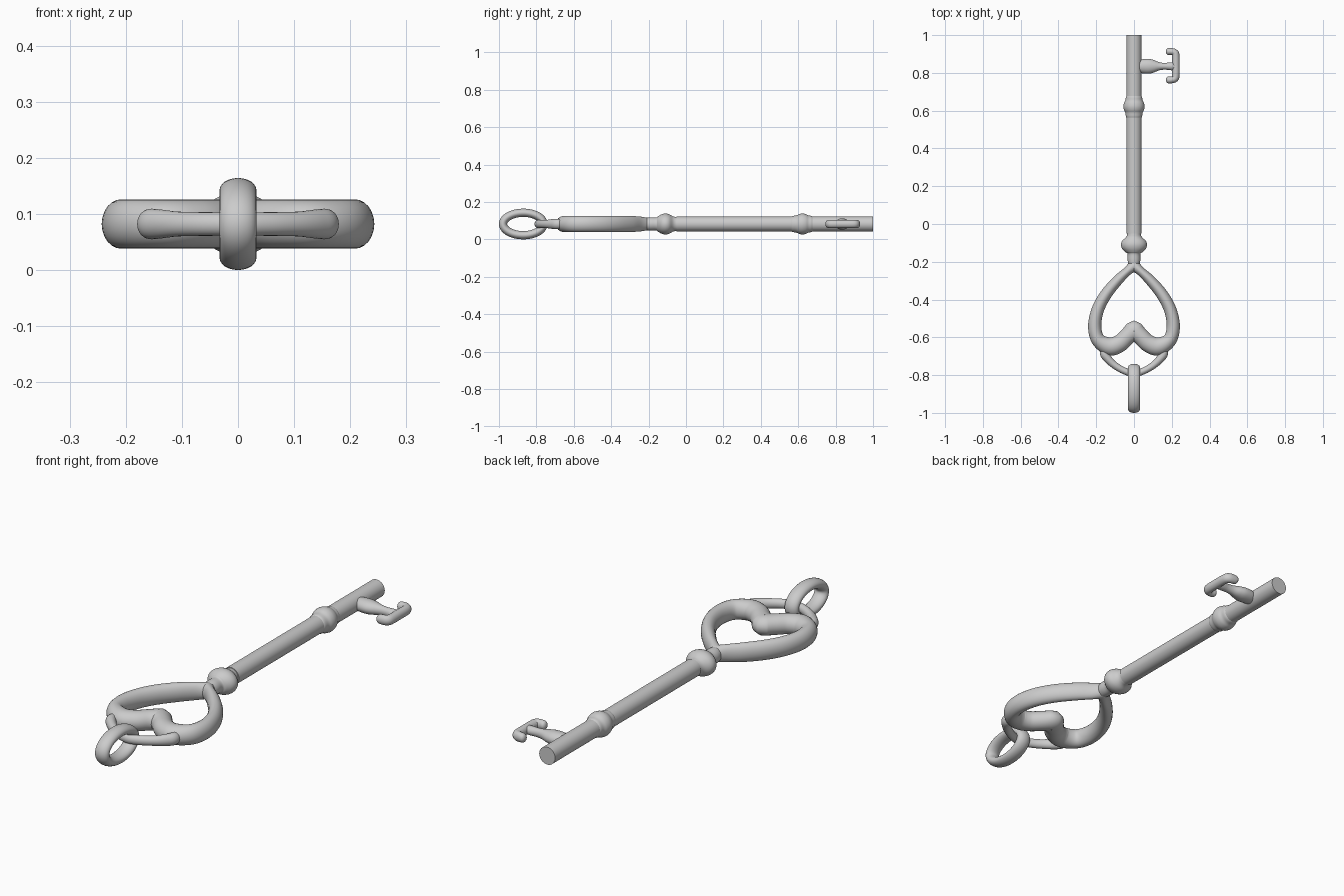
import bpy, bmesh, math
from mathutils import Vector

if "Cube" in bpy.data.objects:
    bpy.data.objects.remove(bpy.data.objects["Cube"])

Z = 0.082  # height of the key's axis


def catmull(rows, steps, closed):
    n, out = len(rows), []
    vs = [Vector(r) for r in rows]
    get = (lambda i: vs[i % n]) if closed else (lambda i: vs[max(0, min(n - 1, i))])
    for i in range(n if closed else n - 1):
        p0, p1, p2, p3 = (get(i + k) for k in (-1, 0, 1, 2))
        for s in range(steps):
            t = s / steps
            out.append(0.5 * (2 * p1 + (p2 - p0) * t + (2 * p0 - 5 * p1 + 4 * p2 - p3) * t * t
                              + (3 * p1 - p0 - 3 * p2 + p3) * t ** 3))
    if not closed:
        out.append(vs[-1])
    return out


def sweep(name, rows, steps=6, sides=24, closed=False, mirror=False, location=(0, 0, Z)):
    """Elliptical tube along rows of (x, y, half width in plane, half height)."""
    path = catmull(rows, steps, closed) if steps > 1 else [Vector(r) for r in rows]
    n = len(path)
    bm = bmesh.new()
    rings = []
    for i, p in enumerate(path):
        a = path[(i - 1) % n] if closed else path[max(i - 1, 0)]
        b = path[(i + 1) % n] if closed else path[min(i + 1, n - 1)]
        d = Vector((b.x - a.x, b.y - a.y)).normalized()
        if mirror and i in (0, n - 1):     # end sections lie on the mirror plane
            if abs(p.x) < 1e-6:
                d = Vector((1 if i == 0 else -1, 0))
        side = Vector((-d.y, d.x))
        ring = []
        for k in range(sides):
            t = math.tau * k / sides
            c = p.z * math.cos(t)
            ring.append(bm.verts.new((p.x + side.x * c, p.y + side.y * c, p.w * math.sin(t))))
        rings.append(ring)
    for i in range(n if closed else n - 1):
        r, q = rings[i], rings[(i + 1) % n]
        for k in range(sides):
            j = (k + 1) % sides
            bm.faces.new((r[k], r[j], q[j], q[k]))
    if not closed and not mirror:
        bm.faces.new(rings[0])
        bm.faces.new(rings[-1])
    bmesh.ops.recalc_face_normals(bm, faces=bm.faces)
    me = bpy.data.meshes.new(name)
    bm.to_mesh(me)
    bm.free()
    ob = bpy.data.objects.new(name, me)
    bpy.context.collection.objects.link(ob)
    ob.location = location
    if mirror:
        ob.modifiers.new("Mirror", 'MIRROR').merge_threshold = 0.0005
    bpy.ops.object.select_all(action='DESELECT')
    ob.select_set(True)
    bpy.context.view_layer.objects.active = ob
    bpy.ops.object.shade_smooth_by_angle(angle=math.radians(40))
    return ob


# shaft
sweep("shaft", [(0, -0.05, .040, .040), (0, 1.0, .040, .040)], steps=1, sides=32)

# neck with flattened knob
sweep("bow_collar", [(0, -.225, .028, .032), (0, -.19, .034, .035), (0, -.158, .034, .035),
                     (0, -.148, .046, .042), (0, -.13, .063, .052), (0, -.11, .069, .056),
                     (0, -.09, .063, .052), (0, -.07, .043, .041), (0, -.055, .036, .038),
                     (0, -.04, .036, .036)], steps=4, sides=32)

# bead on the shaft
sweep("shaft_bead", [(0, .56, .038, .038), (0, .57, .043, .043), (0, .59, .046, .046),
                     (0, .605, .053, .053), (0, .622, .056, .056), (0, .64, .053, .053),
                     (0, .655, .046, .046), (0, .67, .043, .043), (0, .68, .038, .038)],
      steps=4, sides=32)

# heart-shaped bow, right half mirrored
sweep("heart_bow", [(0, -.220, .032, .036), (.035, -.250, .024, .040), (.09, -.302, .028, .043),
                    (.15, -.375, .031, .044), (.192, -.455, .033, .044), (.208, -.54, .035, .044),
                    (.190, -.612, .037, .044), (.13, -.648, .048, .044), (.075, -.632, .046, .044),
                    (.035, -.595, .045, .044), (0, -.565, .054, .044)], steps=6, mirror=True)

# bail linking bow and ring
half = [(.150, -.650, .020, .022), (.156, -.685, .024, .027), (.140, -.712, .022, .026),
        (.105, -.746, .019, .022), (.055, -.776, .018, .021)]
sweep("bail", half + [(0, -.792, .018, .021)] + [(-x, y, a, b) for x, y, a, b in half[::-1]])

# hanging ring, standing upright
ring = [(.060 * math.cos(math.tau * i / 16), .108 * math.sin(math.tau * i / 16), .022, .033)
        for i in range(16)]
ob = sweep("hanging_ring", ring, steps=4, closed=True, location=(0, -.870, Z))
ob.rotation_euler = (0, math.pi / 2, 0)

# bit stem
sweep("bit_stem", [(.02, .835, .032, .028), (.05, .835, .038, .030), (.08, .835, .039, .030),
                   (.105, .835, .033, .027), (.135, .835, .021, .022), (.165, .835, .018, .020),
                   (.195, .835, .021, .020), (.22, .835, .022, .018)])

# bit bar with hooked ends
C = .838
hook = [(.169, .075, .004, .004), (.172, .075, .012, .013), (.180, .075, .018, .020),
        (.198, .075, .018, .022), (.214, .070, .019, .022), (.221, .055, .020, .022)]
sweep("bit_bar", [(x, C + y, a, b) for x, y, a, b in hook] + [(.222, C, .020, .022)]
      + [(x, C - y, a, b) for x, y, a, b in hook[::-1]], steps=4)
